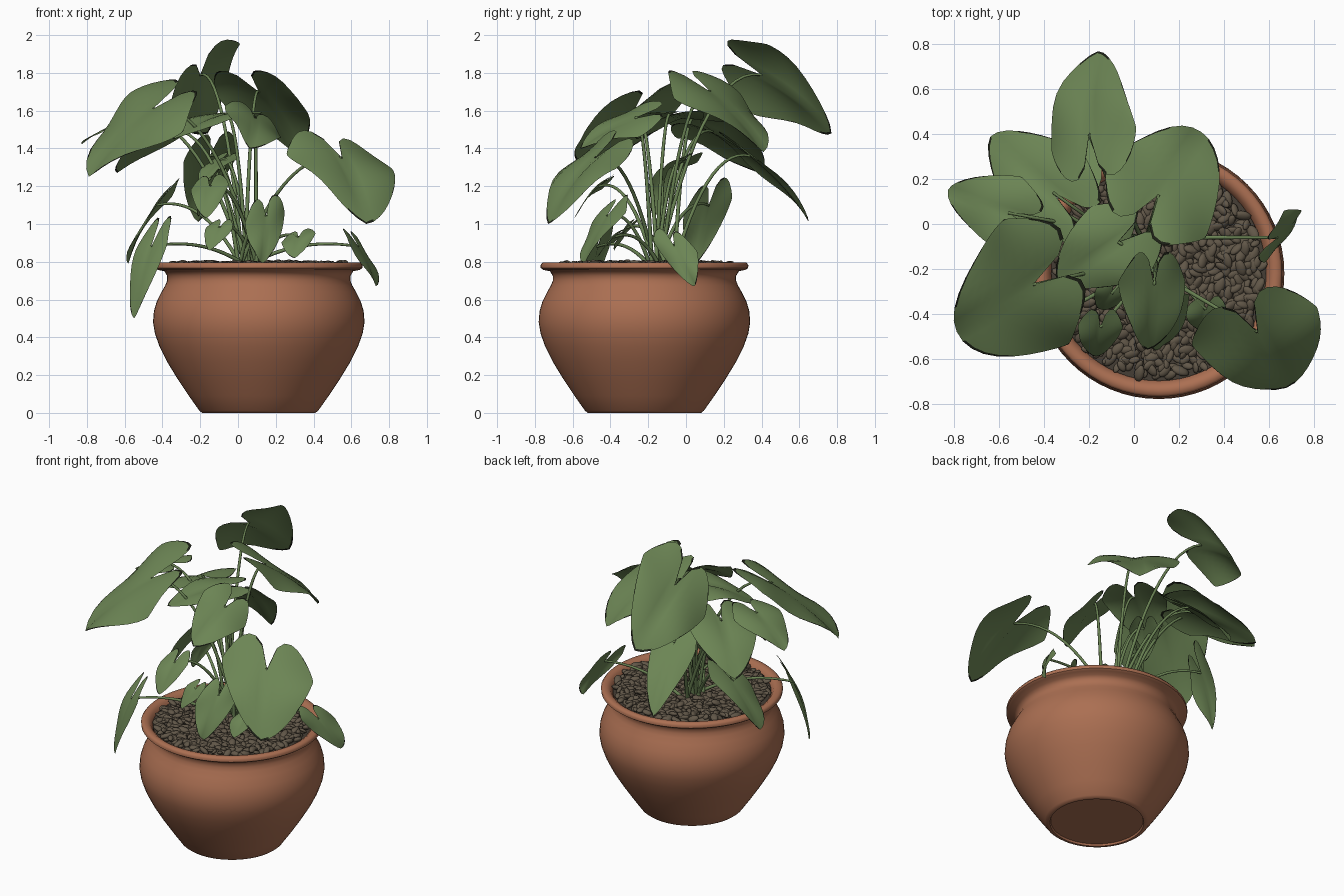
import bpy
import bmesh
import math
import random
from mathutils import Vector, Matrix, Euler

random.seed(4)
default_cube = bpy.data.objects.get("Cube")
if default_cube:
    bpy.data.objects.remove(default_cube)

POT_CENTRE = Vector((0.11, -0.22, 0))
CROWN = Vector((0.05, -0.12, 0.76))


def make_material(name, colour):
    mat = bpy.data.materials.new(name)
    mat.use_nodes = True
    mat.diffuse_color = (*colour, 1)
    shader = next(n for n in mat.node_tree.nodes if n.type == "BSDF_PRINCIPLED")
    shader.inputs["Base Color"].default_value = (*colour, 1)
    shader.inputs["Roughness"].default_value = 0.8
    return mat


LEAF_GREEN = make_material("leaf green", (0.15, 0.235, 0.09))
LEAF_EDGE = make_material("dark leaf edge", (0.012, 0.015, 0.008))
STEM_GREEN = make_material("stem green", (0.14, 0.22, 0.085))
TERRACOTTA = make_material("terracotta", (0.41, 0.16, 0.085))
PEBBLE_BROWN = make_material("pebble brown", (0.12, 0.095, 0.065))
SOIL_DARK = make_material("dark soil", (0.06, 0.048, 0.035))


def select_only(obj):
    bpy.ops.object.select_all(action="DESELECT")
    obj.select_set(True)
    bpy.context.view_layer.objects.active = obj


def add_object(name, bm, mats, angle=50):
    mesh = bpy.data.meshes.new(name)
    bm.to_mesh(mesh)
    bm.free()
    for mat in mats:
        mesh.materials.append(mat)
    obj = bpy.data.objects.new(name, mesh)
    bpy.context.collection.objects.link(obj)
    select_only(obj)
    bpy.ops.object.shade_smooth_by_angle(angle=math.radians(angle))


def lathe(name, profile, mat, steps=64):
    """Spin a (radius, height) profile about the pot axis."""
    bm = bmesh.new()
    verts = [bm.verts.new((r, 0, z)) for r, z in profile]
    edges = [bm.edges.new(pair) for pair in zip(verts, verts[1:])]
    bmesh.ops.spin(bm, geom=verts + edges, cent=(0, 0, 0), axis=(0, 0, 1),
                   angle=math.tau, steps=steps)
    bmesh.ops.remove_doubles(bm, verts=bm.verts, dist=0.0005)
    bmesh.ops.recalc_face_normals(bm, faces=bm.faces)
    bmesh.ops.translate(bm, verts=bm.verts, vec=POT_CENTRE)
    add_object(name, bm, [mat])


# Pot with a bulging belly, pinched neck and rolled rim
lathe("pot", [
    (0, 0.012), (0.28, 0.012), (0.285, 0), (0.3, 0), (0.315, 0.012),
    (0.37, 0.09), (0.43, 0.18), (0.485, 0.27), (0.525, 0.35), (0.55, 0.42),
    (0.56, 0.48), (0.555, 0.54), (0.54, 0.59), (0.515, 0.64), (0.495, 0.675),
    (0.485, 0.7), (0.485, 0.725), (0.5, 0.75), (0.535, 0.757), (0.549, 0.767),
    (0.55, 0.783), (0.54, 0.795), (0.515, 0.797), (0.495, 0.785),
    (0.48, 0.76), (0.465, 0.7), (0, 0.7)], TERRACOTTA)

# Soil under the pebbles
lathe("soil", [(0, 0.765), (0.479, 0.765)], SOIL_DARK)


def make_pebbles(count, radius):
    bm = bmesh.new()
    golden = math.pi * (3 - math.sqrt(5))
    for i in range(count):
        r = radius * math.sqrt((i + 0.5) / count)
        a = i * golden + random.uniform(-0.04, 0.04)
        place = POT_CENTRE + Vector((r * math.cos(a), r * math.sin(a),
                                     random.uniform(0.768, 0.79)))
        turn = Euler((random.uniform(-0.8, 0.8), random.uniform(-0.5, 0.5),
                      random.uniform(0, math.pi))).to_matrix().to_4x4()
        size = random.uniform(0.75, 1.25)
        scale = Matrix.Diagonal((0.034 * size, 0.02 * size, 0.013 * size, 1))
        bmesh.ops.create_icosphere(bm, subdivisions=2, radius=1,
                                   matrix=Matrix.Translation(place) @ turn @ scale)
    add_object("pebbles", bm, [PEBBLE_BROWN])


make_pebbles(680, 0.46)


def make_leaf(name, base, tip, side, rows=12, columns=20):
    """Heart-shaped blade: notch at base, point at tip, side = half width."""
    axis = tip - base
    length, width = axis.length, side.length
    normal = side.cross(axis).normalized()
    if normal.z < 0:
        normal.negate()
    phase = random.uniform(0, math.tau)
    # Narrow first and last rows form the dark rim
    steps = [0, 0.025] + [r / (rows - 2) for r in range(1, rows - 2)] + [0.975, 1]
    bm = bmesh.new()
    grid = []
    for c in range(columns + 1):
        s = math.sin((c / columns - 0.5) * math.pi)
        a = min(abs(s), 1)
        front = max(0, 1 - a ** 1.5) ** 0.75
        back = -0.45 * max(0, math.sin(math.pi * a ** 0.75)) ** 0.8
        line = []
        for step in steps:
            u = back + (front - back) * step
            lift = length * 0.2 * (u - u * u)
            lift += width * (0.2 * a - 0.3 * a * a)
            lift += width * 0.1 * a * math.sin(5 * u + phase + s)
            line.append(bm.verts.new(base + axis * u + side * s + normal * lift))
        grid.append(line)
    for c in range(columns):
        left, right = grid[c], grid[c + 1]
        patch = math.sin(c * 0.9 + phase) > 0
        for r in range(rows):
            face = bm.faces.new((left[r], right[r], right[r + 1], left[r + 1]))
            rim = r in (0, rows - 1) or c in (0, columns - 1)
            face.material_index = int(rim and patch)
    bmesh.ops.remove_doubles(bm, verts=bm.verts, dist=0.0008)
    bmesh.ops.recalc_face_normals(bm, faces=bm.faces)
    add_object(name, bm, [LEAF_GREEN, LEAF_EDGE], 80)


def add_stem(curve, base):
    """Arching stalk from the crown to the notch of a leaf."""
    root = CROWN + Vector((random.uniform(-0.07, 0.07),
                           random.uniform(-0.07, 0.07), 0))
    bend = root.lerp(base, 0.45)
    bend.z = base.z + 0.06
    spline = curve.splines.new("POLY")
    count = 14
    spline.points.add(count - 1)
    for i, point in enumerate(spline.points):
        t = i / (count - 1)
        pos = root.lerp(bend, t).lerp(bend.lerp(base, t), t)
        point.co = (*pos, 1)
        point.radius = 1.25 - 0.5 * t


# Leaves in hundredths of a unit: notch, tip, half-width vector
TALL_LEAVES = {
    "back_top_leaf": ((-20, 40, 179), (-16, 77, 148), (20, 4, 17)),
    "back_middle_leaf": ((11, 13, 170), (30, 41, 138), (23, -16, 0)),
    "back_right_leaf": ((-36, 14, 149), (-64, 39, 127), (13, 18, 2)),
    "back_low_leaf": ((-15, 34, 136), (-21, 65, 101), (14, 2, 2)),
    "front_left_leaf": ((55, -48, 135), (68, -73, 100), (27, 10, -5)),
    "front_right_leaf": ((-45, -27, 161), (-79, -48, 125), (13, -29, -8)),
    "outer_right_leaf": ((-56, 5, 156), (-83, 15, 142), (5, 16, 2)),
    "centre_leaf": ((-7, -8, 158), (-34, -26, 145), (13, -15, 0)),
    "front_centre_leaf": ((9, -27, 156), (6, -56, 140), (15, 0, -8)),
}
LOW_LEAVES = {
    "hanging_right_leaf": ((-46, -47, 88), (-55, -51, 50), (8, -6, 1)),
    "hanging_side_leaf": ((-43, 12, 110), (-58, 5, 79), (5, 13, 5)),
    "hanging_left_leaf": ((64, -6, 88), (73, 4, 67), (5, 11, -2)),
    "front_heart_leaf": ((-15, -46, 120), (-17, -59, 103), (10, 0, 1)),
    "low_heart_leaf": ((15, -42, 104), (13, -54, 79), (11, 8, 3)),
    "small_left_leaf": ((32, -38, 93), (30, -47, 82), (9, 1, 2)),
    "inner_centre_leaf": ((-9, -1, 134), (-20, -14, 121), (7, -6, 0)),
    "inner_front_leaf": ((-10, -31, 98), (-15, -38, 86), (7, -2, 0)),
    "inner_right_leaf": ((-14, -12, 122), (-21, -17, 104), (4, 7, 1)),
}

stem_curve = bpy.data.curves.new("stems", "CURVE")
stem_curve.dimensions = "3D"
stem_curve.bevel_depth = 0.009
stem_curve.bevel_resolution = 2
for name, points in {**TALL_LEAVES, **LOW_LEAVES}.items():
    base, tip, side = (Vector(p) / 100 for p in points)
    make_leaf(name, base, tip, side)
    add_stem(stem_curve, base)
stem_curve.materials.append(STEM_GREEN)
stems = bpy.data.objects.new("stems", stem_curve)
bpy.context.collection.objects.link(stems)
select_only(stems)
bpy.ops.object.convert(target="MESH")
